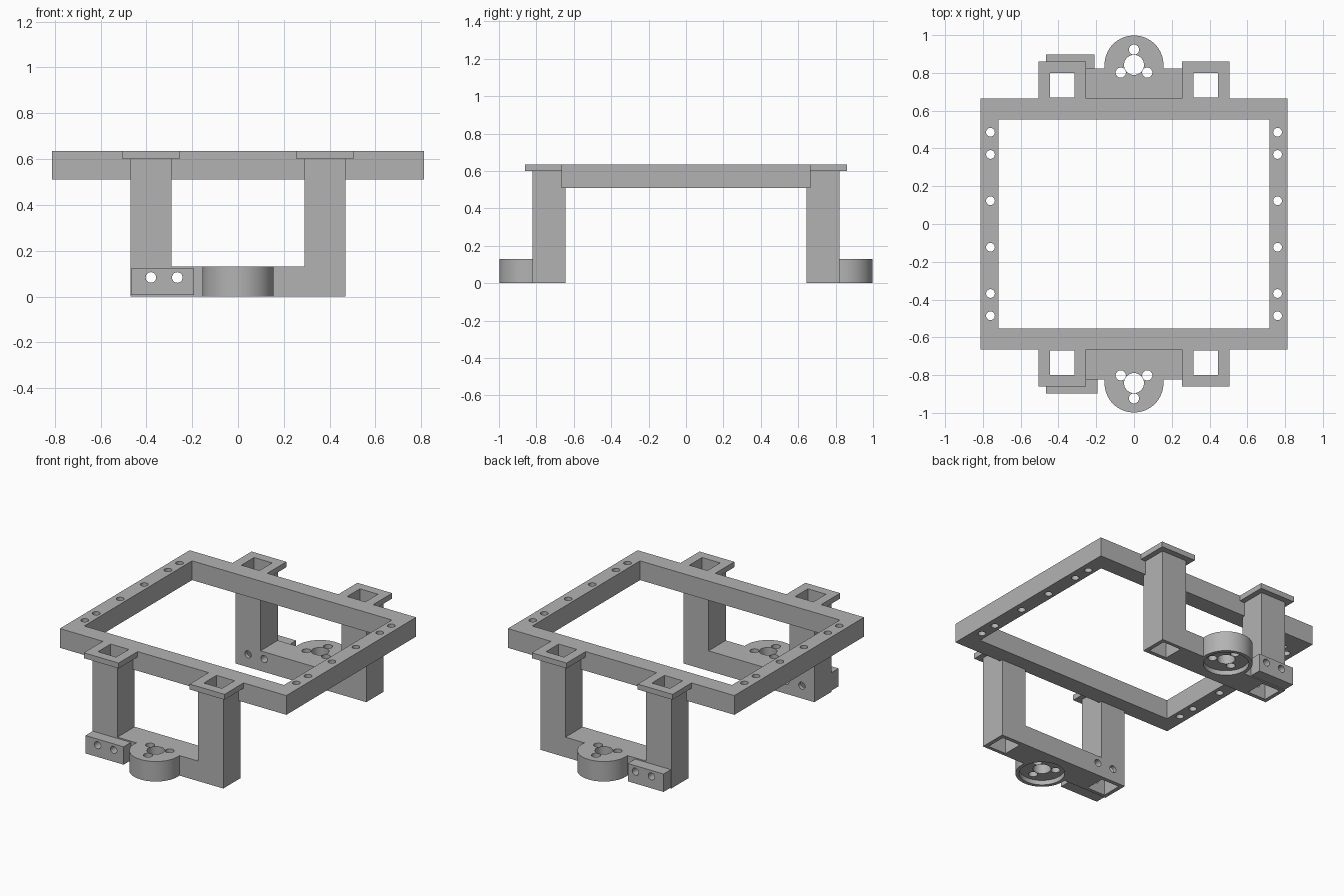
import bpy, bmesh, math
from mathutils import Matrix, Vector

cube = bpy.data.objects.get("Cube")
if cube:
    bpy.data.objects.remove(cube, do_unlink=True)

grey = bpy.data.materials.new("plain grey")
grey.use_nodes = True
grey.diffuse_color = (0.45, 0.45, 0.45, 1)
grey.node_tree.nodes["Principled BSDF"].inputs["Base Color"].default_value = grey.diffuse_color


def finish(name, bm):
    bmesh.ops.recalc_face_normals(bm, faces=bm.faces)
    mesh = bpy.data.meshes.new(name)
    bm.to_mesh(mesh)
    bm.free()
    mesh.materials.append(grey)
    obj = bpy.data.objects.new(name, mesh)
    bpy.context.collection.objects.link(obj)
    return obj


def box(name, x, y, z):
    """Box from a (low, high) pair on each axis."""
    bm = bmesh.new()
    size = Vector([abs(b - a) for a, b in (x, y, z)])
    mid = Vector([(a + b) / 2 for a, b in (x, y, z)])
    bmesh.ops.create_cube(bm, size=1, matrix=Matrix.Translation(mid) @ Matrix.Diagonal(size).to_4x4())
    return finish(name, bm)


def cylinder(name, centre, radius, length, axis="Z", segments=32):
    bm = bmesh.new()
    turn = Matrix.Rotation(math.pi / 2, 4, "X") if axis == "Y" else Matrix()
    bmesh.ops.create_cone(bm, cap_ends=True, segments=segments, radius1=radius, radius2=radius,
                          depth=length, matrix=Matrix.Translation(centre) @ turn)
    return finish(name, bm)


def prism(name, profile, y0, y1):
    """Extrude an x-z profile along y."""
    bm = bmesh.new()
    face = bm.faces.new([bm.verts.new((x, y0, z)) for x, z in profile])
    side = bmesh.ops.extrude_face_region(bm, geom=[face])["geom"]
    bmesh.ops.translate(bm, vec=(0, y1 - y0, 0), verts=[v for v in side if isinstance(v, bmesh.types.BMVert)])
    return finish(name, bm)


def combine(target, others, operation):
    """Apply booleans and remove the helper solids."""
    for other in others:
        other.hide_render = True
        mod = target.modifiers.new("cut", "BOOLEAN")
        mod.operation, mod.solver, mod.object = operation, "EXACT", other
    bpy.context.view_layer.update()
    graph = bpy.context.evaluated_depsgraph_get()
    mesh = bpy.data.meshes.new_from_object(target.evaluated_get(graph))
    target.modifiers.clear()
    target.data = mesh
    for other in others:
        bpy.data.objects.remove(other, do_unlink=True)


def smooth(obj):
    bpy.ops.object.select_all(action="DESELECT")
    obj.select_set(True)
    bpy.context.view_layer.objects.active = obj
    bpy.ops.object.shade_smooth_by_angle(angle=math.radians(30))


TOP = 0.635

# Rectangular top frame with screw holes along its side rails
frame = box("top_frame", (-0.813, 0.813), (-0.665, 0.665), (0.51, TOP))
cutters = [box("opening", (-0.717, 0.717), (-0.553, 0.553), (0.4, 0.8))]
for sx in (-1, 1):
    for y in (0.486, 0.368, 0.123):
        for sy in (-1, 1):
            cutters.append(cylinder("screw_hole", (sx * 0.76, sy * y, 0.57), 0.023, 0.4))
combine(frame, cutters, "DIFFERENCE")
smooth(frame)

# U-shaped brackets, front and back
half = [(0.47, 0), (0.47, 0.6), (0.29, 0.6), (0.29, 0.13)]
outline = half + [(-x, z) for x, z in reversed(half)]
BOSS_Y, BOSS_R = 0.842, 0.156

for side, s, clamp_end in (("front", -1, -0.193), ("back", 1, -0.21)):
    bracket = prism(side + "_bracket", outline, s * 0.645, s * 0.822)
    hub = (0, s * BOSS_Y, 0.065)
    combine(bracket, [
        cylinder("motor_boss", hub, BOSS_R, 0.13, segments=64),
        box("clamp_block", (-0.467, clamp_end), (s * 0.80, s * 0.897), (0.006, 0.122)),
    ], "UNION")

    # Bore, three screw holes and the shallow recess underneath
    cutters = [cylinder("bore", hub, 0.053, 0.4),
               cylinder("recess", (0, s * BOSS_Y, -0.02), 0.134, 0.1, segments=64)]
    for k in range(3):
        a = math.radians(90 + 120 * k)
        cutters.append(cylinder("boss_screw", (0.081 * math.cos(a), s * (BOSS_Y + 0.081 * math.sin(a)), 0.065),
                                0.027, 0.4))
    # Cross holes through the clamp block and bar
    for x in (-0.38, -0.265):
        cutters.append(cylinder("clamp_hole", (x, s * 0.77, 0.083), 0.023, 0.5, axis="Y"))
    # Square channels up through the legs
    for sx in (-1, 1):
        cutters.append(box("channel", (sx * 0.315, sx * 0.445), (s * 0.67, s * 0.80), (-0.1, 0.8)))
    combine(bracket, cutters, "DIFFERENCE")
    smooth(bracket)

    # Flanges around the leg tops
    for label, sx in (("right", -1), ("left", 1)):
        flange = box(f"{side}_{label}_flange", (sx * 0.255, sx * 0.505), (s * 0.665, s * 0.86), (0.6, TOP))
        combine(flange, [box("channel", (sx * 0.315, sx * 0.445), (s * 0.67, s * 0.80), (0.5, 0.8))], "DIFFERENCE")
